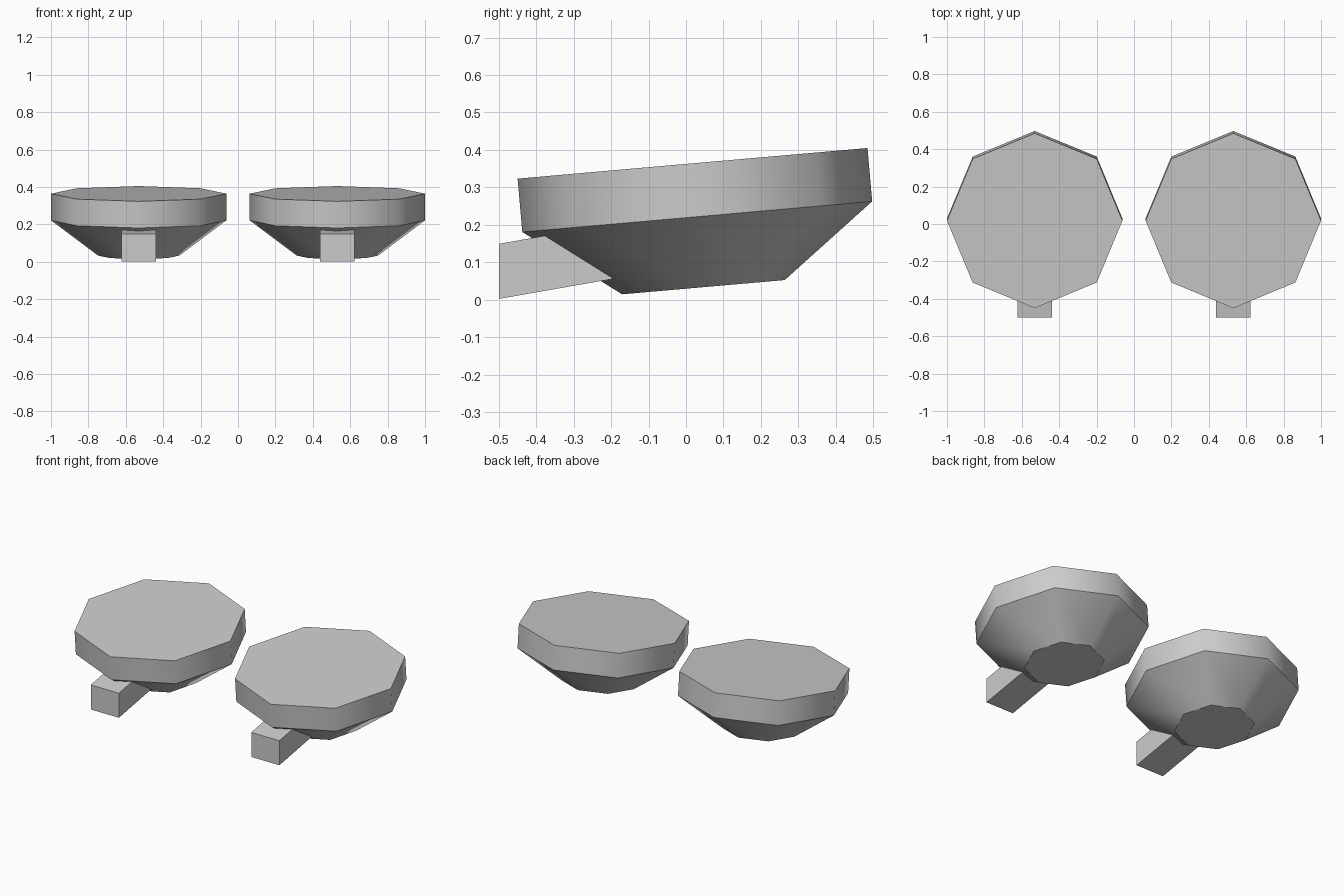
import bpy, bmesh, math
from mathutils import Matrix, Vector

cube = bpy.data.objects.get("Cube")
if cube:
    bpy.data.objects.remove(cube, do_unlink=True)

grey = bpy.data.materials.new("plain_grey")
grey.use_nodes = True
colour = (0.6, 0.6, 0.6, 1)
grey.diffuse_color = colour
grey.node_tree.nodes["Principled BSDF"].inputs["Base Color"].default_value = colour

SIDES = 8
TILT = math.radians(5)
# radius and height below the top, from the top down
PROFILE = [(0.469, 0), (0.469, -0.143), (0.218, -0.332)]


def finish(name, bm):
    bmesh.ops.recalc_face_normals(bm, faces=bm.faces)
    mesh = bpy.data.meshes.new(name)
    bm.to_mesh(mesh)
    bm.free()
    mesh.materials.append(grey)
    obj = bpy.data.objects.new(name, mesh)
    bpy.context.collection.objects.link(obj)


def pod(name, x):
    # octagonal drum tapering to a small base, tipped forward
    bm = bmesh.new()
    place = Matrix.Translation((x, 0.0175, 0.364)) @ Matrix.Rotation(TILT, 4, "X")
    rings = []
    for radius, z in PROFILE:
        ring = []
        for i in range(SIDES):
            a = math.tau * i / SIDES
            ring.append(bm.verts.new(place @ Vector((radius * math.cos(a), radius * math.sin(a), z))))
        rings.append(ring)
    for upper, lower in zip(rings, rings[1:]):
        for i in range(SIDES):
            j = (i + 1) % SIDES
            bm.faces.new((upper[i], lower[i], lower[j], upper[j])).smooth = True
    bm.faces.new(rings[0])
    bm.faces.new(rings[-1])
    # keep each ring crisp while the walls shade smoothly
    for ring in rings:
        for i in range(SIDES):
            bm.edges.get((ring[i], ring[(i + 1) % SIDES])).smooth = False
    finish(name, bm)


def stem(name, x):
    # square arm rising into the pod, cut upright at the front
    bm = bmesh.new()
    bmesh.ops.create_cube(bm, size=1)
    for v in bm.verts:
        back = v.co.y > 0
        z = 0.072 if back else 0.002
        v.co = (x + v.co.x * 0.186, -0.1 if back else -0.5, z + (0.147 if v.co.z > 0 else 0))
    finish(name, bm)


for side, x in (("left", 0.531), ("right", -0.531)):
    pod(side + "_pod", x)
    stem(side + "_stem", x)
